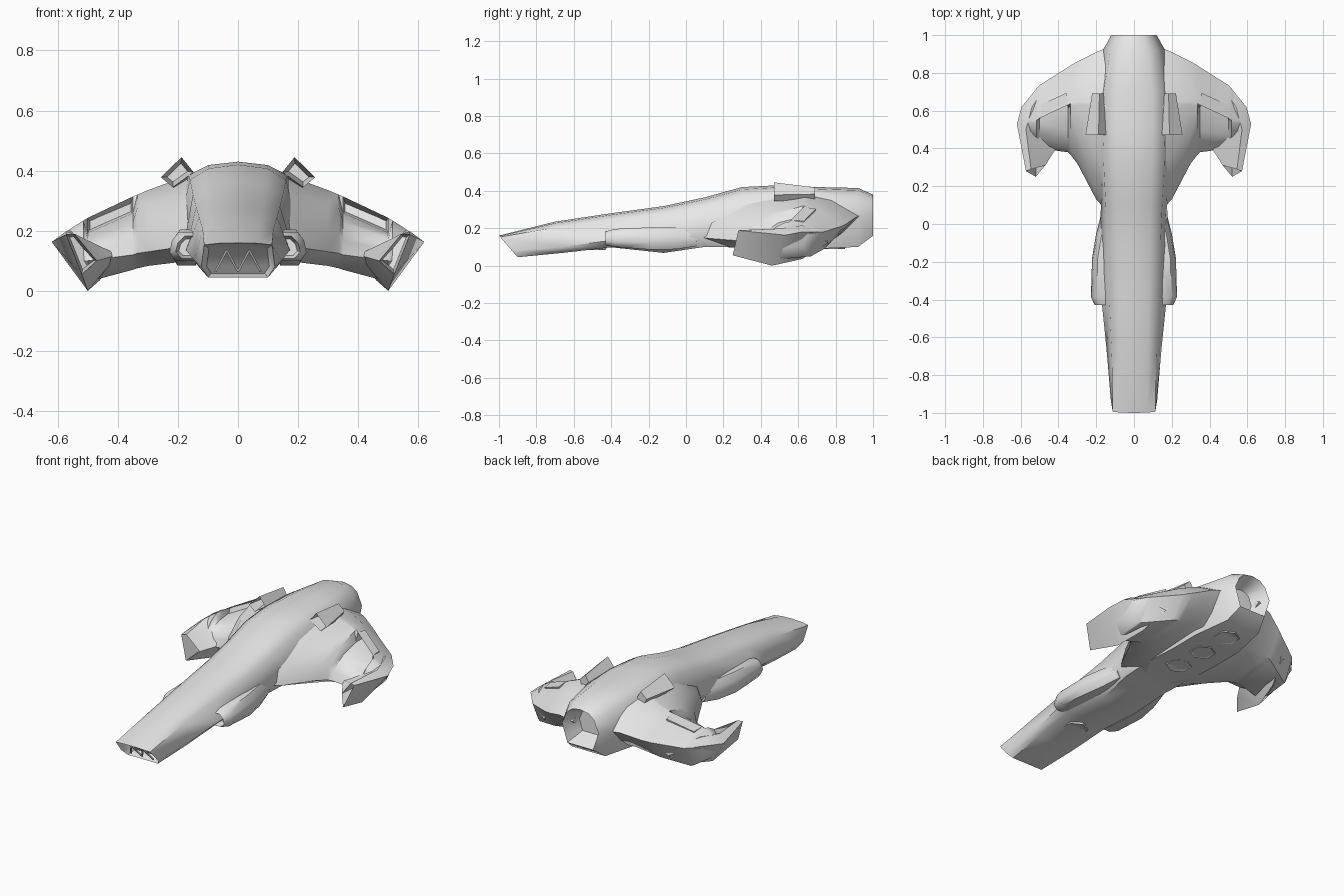
import bpy, bmesh, math
from mathutils import Vector

if "Cube" in bpy.data.objects:
    bpy.data.objects.remove(bpy.data.objects["Cube"], do_unlink=True)

GREY = (0.8, 0.8, 0.8, 1)
hull_grey = bpy.data.materials.new("hull_grey")
hull_grey.use_nodes = True
hull_grey.diffuse_color = GREY
hull_grey.node_tree.nodes["Principled BSDF"].inputs["Base Color"].default_value = GREY


def finish(bm, name, mirror=False, angle=38):
    bmesh.ops.recalc_face_normals(bm, faces=bm.faces)
    mesh = bpy.data.meshes.new(name)
    bm.to_mesh(mesh)
    bm.free()
    obj = bpy.data.objects.new(name, mesh)
    bpy.context.collection.objects.link(obj)
    mesh.materials.append(hull_grey)
    if mirror:
        obj.modifiers.new("mirror", 'MIRROR').use_mirror_merge = False
    bpy.ops.object.select_all(action='DESELECT')
    obj.select_set(True)
    bpy.context.view_layer.objects.active = obj
    bpy.ops.object.shade_smooth_by_angle(angle=math.radians(angle))


def recess(bm, face, rim, depth):
    """Inset a face and push it inwards along y."""
    bmesh.ops.inset_region(bm, faces=[face], thickness=rim, use_even_offset=True)
    bmesh.ops.translate(bm, verts=face.verts, vec=(0, depth, 0))


def loft(name, rings, mirror=False, front=None, back=None, hole=None, angle=38):
    """Skin a row of rings; front and back are (rim, depth) of end recesses,
    hole is (row, column, rim, depth) of a recess in the skin."""
    bm = bmesh.new()
    rows = [[bm.verts.new(p) for p in ring] for ring in rings]
    skin = {}
    for r, (a, b) in enumerate(zip(rows, rows[1:])):
        for i in range(len(a)):
            j = (i + 1) % len(a)
            skin[r, i] = bm.faces.new((a[i], a[j], b[j], b[i]))
    cuts = [(bm.faces.new(rows[0]), front), (bm.faces.new(rows[-1]), back)]
    if hole:
        cuts.append((skin[hole[:2]], hole[2:]))
    bmesh.ops.recalc_face_normals(bm, faces=bm.faces)
    for face, cut in cuts:
        if cut:
            recess(bm, face, *cut)
    finish(bm, name, mirror, angle)


# Fuselage: y, top, shoulder, side and bottom heights, then shoulder, side and bottom widths
def hull_ring(y, top, shoulder, side, low, ws, w, wb, skew=0):
    half = [(ws * 0.6, top - (top - shoulder) * 0.25), (ws, shoulder), (w, side),
            (wb, low)]
    pts = [(0, top)] + half + [(0, low)] + [(-x, z) for x, z in reversed(half)]
    return [(x, y + skew * (top - z) / (top - low), z) for x, z in pts]


hull = [
    (-1.0, .16, .153, .08, .045, .113, .123, .10, .1),
    (-.7, .235, .205, .10, .068, .118, .145, .12, .04),
    (-.4, .28, .245, .135, .098, .13, .172, .135),
    (-.12, .318, .28, .14, .068, .14, .183, .12),
    (.1, .365, .32, .16, .10, .15, .175, .14),
    (.3, .42, .37, .20, .10, .16, .20, .15),
    (.5, .43, .385, .22, .09, .165, .20, .15),
    (.7, .42, .38, .24, .09, .16, .19, .15),
    (.92, .415, .365, .26, .10, .125, .165, .11),
    (1.0, .38, .34, .27, .16, .09, .12, .085),
]
loft("fuselage", [hull_ring(*h) for h in hull], front=(.018, .07), back=(.042, -.1), angle=50)


# Nose grille: zigzag bars in the opening
def bar(bm, p, q, r):
    p, q = Vector(p), Vector(q)
    rot = (q - p).to_track_quat('Z', 'Y').to_matrix().to_4x4()
    rot.translation = (p + q) / 2
    bmesh.ops.create_cone(bm, cap_ends=True, segments=4, radius1=r, radius2=r,
                          depth=(q - p).length, matrix=rot)


bm = bmesh.new()
zig = [(-.075 + i * .0375, -.955 if i % 2 else -.905, .135 if i % 2 else .065)
       for i in range(5)]
for a, b in zip(zig, zig[1:]):
    bar(bm, a, b, .005)
finish(bm, "nose_grille")


# Wing: x, front and rear edge y, front height, lip y, crest height, scoop step, rear and bottom heights
def wing_ring(x, yf, yr, zf, yl, zt, step, zr, zb):
    c, rise = yr - yf, zt - step - zf
    return [(x, yf, zf), (x, yf + c * .05, zf + rise * .35),
            (x, yf + (yl - yf) * .45, zf + rise * .78),
            (x, yl - .015, zt - step), (x, yl, zt),
            (x, (yl + yr) / 2, zr + (zt - zr) * .7), (x, yr, zr),
            (x, yf + c * .8, zb + .02), (x, yf + c * .2, zb)]


wing = [
    (.08, .0, .96, .16, .60, .41, 0, .27, .10),
    (.20, .13, .91, .145, .64, .372, 0, .26, .095),
    (.30, .32, .86, .13, .65, .335, 0, .225, .083),
    (.335, .365, .84, .125, .64, .32, 0, .215, .075),
    (.35, .38, .83, .12, .63, .314, .055, .21, .07),
    (.50, .40, .735, .10, .56, .243, .05, .18, .03),
    (.515, .42, .72, .10, .55, .234, 0, .18, .035),
    (.56, .46, .66, .12, .55, .205, 0, .17, .09),
]
# The step between lip and floor is hollowed into the wing scoop
loft("wing", [wing_ring(*w) for w in wing], mirror=True, hole=(4, 3, .007, .07), angle=45)

# Drooped wing tip with a hollow forward prong
loft("wing_tip", [
    [(.52, .25, .055), (.572, .28, .188), (.545, .29, .19), (.47, .31, .10)],
    [(.50, .46, .0), (.62, .53, .163), (.572, .50, .198), (.40, .42, .12)],
    [(.46, .62, .035), (.595, .62, .18), (.54, .62, .215), (.38, .60, .18)],
    [(.41, .76, .12), (.53, .70, .18), (.46, .74, .19), (.36, .76, .18)],
], mirror=True, front=(.010, .14), angle=35)

# Tilted intake box beside the spine, sinking into the hull behind
loft("spine_intake", [
    [(.148, .47, .395), (.188, .47, .445), (.257, .47, .378), (.217, .47, .345)],
    [(.155, .69, .37), (.183, .69, .418), (.222, .69, .382), (.20, .69, .34)],
], mirror=True, front=(.014, .12), angle=30)


# Side pod: y, outer x, bottom and top heights
def pod_ring(y, x, z0, z1):
    h = z1 - z0
    return [(.14, y, z0), (x - .02, y, z0), (x, y, z0 + h * .3), (x - .008, y, z0 + h * .7),
            (x - .03, y, z1), (.14, y, z1)]


loft("side_pod", [pod_ring(*p) for p in [
    (-.43, .208, .108, .182), (-.385, .228, .10, .196), (-.18, .222, .085, .205),
    (-.05, .20, .088, .205), (.06, .172, .105, .20)]],
    mirror=True, front=(.01, .05), angle=55)

# Hexagonal hatches along the belly
for y, z in [(-.5, .094), (.38, .102), (.58, .096), (.78, .1)]:
    bm = bmesh.new()
    bmesh.ops.create_cone(bm, cap_ends=True, segments=6, radius1=.07, radius2=.08, depth=.02)
    low = min(bm.faces, key=lambda f: f.calc_center_median().z)
    bmesh.ops.inset_region(bm, faces=[low], thickness=.012)
    bmesh.ops.translate(bm, verts=low.verts, vec=(0, 0, .005))
    bmesh.ops.translate(bm, verts=bm.verts, vec=(0, y, z))
    finish(bm, "belly_hatch")
